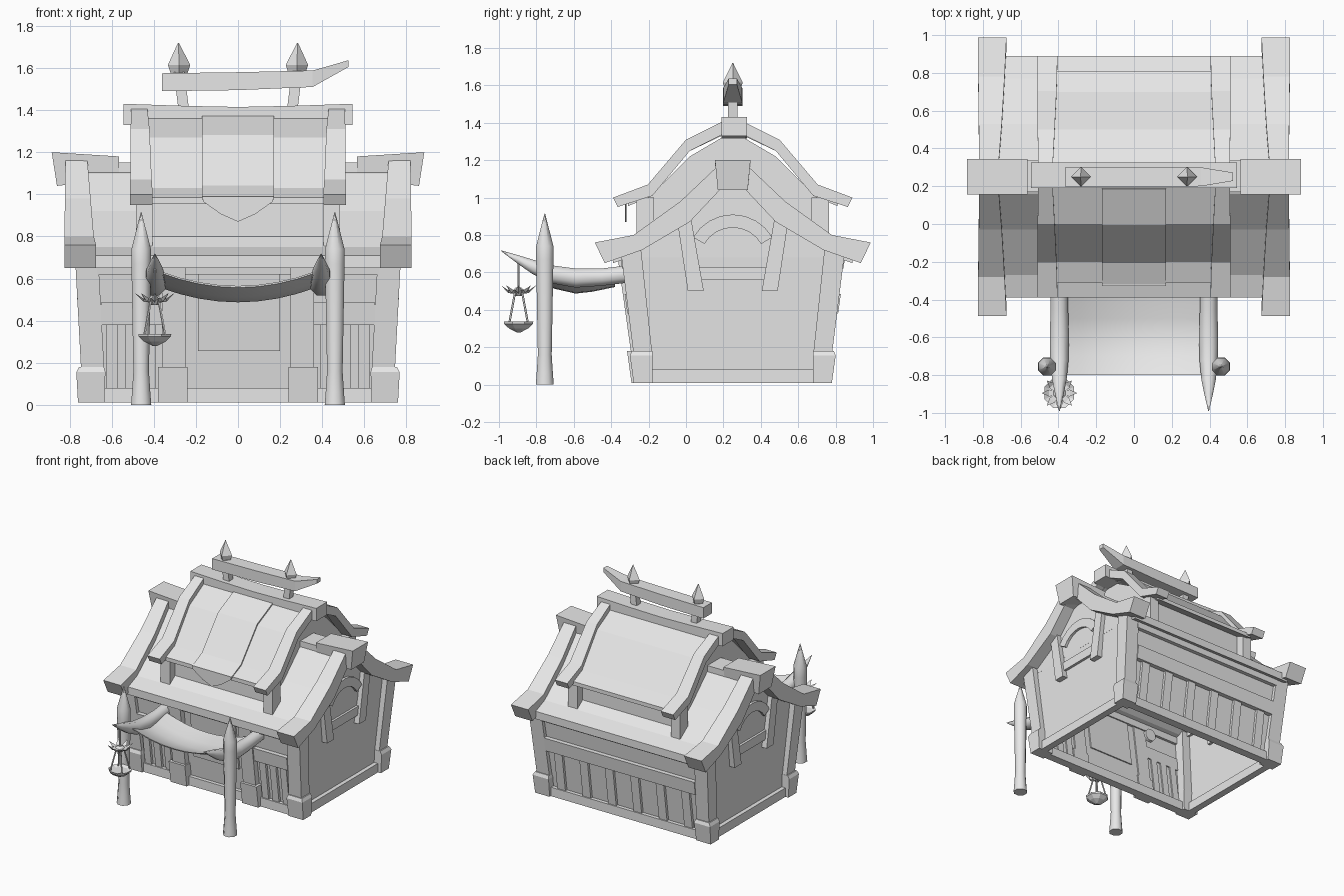
import bpy, bmesh, math
from mathutils import Vector

if "Cube" in bpy.data.objects:
    bpy.data.objects.remove(bpy.data.objects["Cube"])

MID = 0.25  # y of the ridge
grey = bpy.data.materials.new("plain grey")
grey.use_nodes = True
grey.diffuse_color = (0.8, 0.8, 0.8, 1)
grey.node_tree.nodes["Principled BSDF"].inputs["Base Color"].default_value = (0.8, 0.8, 0.8, 1)


def loft(name, rings, caps=True, smooth=False):
    """Skin a row of equal rings of points."""
    bm = bmesh.new()
    rows = [[bm.verts.new(p) for p in ring] for ring in rings]
    n = len(rows[0])
    for a, b in zip(rows, rows[1:]):
        for i in range(n):
            bm.faces.new((a[i], a[(i + 1) % n], b[(i + 1) % n], b[i]))
    if caps:
        bm.faces.new(rows[0])
        bm.faces.new(rows[-1])
    bmesh.ops.recalc_face_normals(bm, faces=bm.faces)
    me = bpy.data.meshes.new(name)
    bm.to_mesh(me)
    bm.free()
    me.materials.append(grey)
    ob = bpy.data.objects.new(name, me)
    bpy.context.collection.objects.link(ob)
    if smooth:
        bpy.ops.object.select_all(action='DESELECT')
        ob.select_set(True)
        bpy.context.view_layer.objects.active = ob
        bpy.ops.object.shade_smooth_by_angle(angle=math.radians(50))
    return ob


def mirrored(name, rings, mx=True, my=True, **kw):
    """Repeat a loft across the centre in x and across the ridge in y."""
    for sx, xn in ((1, "left"), (-1, "right")) if mx else ((1, ""),):
        for sy, yn in ((1, "front"), (-1, "back")) if my else ((1, ""),):
            flip = [[(sx * p[0], MID + sy * (p[1] - MID), p[2]) for p in r] for r in rings]
            loft("_".join(w for w in (name, xn, yn) if w), flip, **kw)


def rect(x0, x1, y0, y1, z):
    return [(x0, y0, z), (x1, y0, z), (x1, y1, z), (x0, y1, z)]


def box(x0, x1, y0, y1, z0, z1):
    return [rect(x0, x1, y0, y1, z0), rect(x0, x1, y0, y1, z1)]


def band(top, bottom, inner, outer):
    """Sloping slab: top and bottom (y, z) paths, x limits per station."""
    return [[(i, *t), (o, *t), (o, *b), (i, *b)] for t, b, i, o in zip(top, bottom, inner, outer)]


def circle(c, r, n, axis="z"):
    pts = []
    for k in range(n):
        u, v = (r * f(math.tau * (k + 0.5) / n) for f in (math.cos, math.sin))
        pts.append((c[0] + u, c[1] + v, c[2]) if axis == "z" else (c[0] + u, c[1], c[2] + v))
    return pts


def gable(name, half, x):
    """Thin end wall from half an outline of (y, z) points."""
    full = half + [(2 * MID - y, z) for y, z in reversed(half)]
    mirrored(name, [[(w, y, z) for y, z in full] for w in (x - 0.02, x)], my=False)


def wall_y(z):
    return -0.225 - 0.14 * z


def wall_strip(name, x0, x1, z0, z1, depth, **kw):
    """Board lying on the leaning front wall."""
    mirrored(name, [rect(x0, x1, wall_y(z) - depth, wall_y(z) + 0.01, z) for z in (z0, z1)], **kw)


# Walls, open underneath
loft("walls", [rect(-x, x, wall_y(z), 2 * MID - wall_y(z), z)
               for x, z in ((0.70, 0.01), (0.73, 0.69))], caps=False)
gable("gable_wall", [(wall_y(0.68), 0.68), (-0.25, 0.72), (0.0, 0.88), (0.17, 1.06)], 0.73)

# Corner posts, base blocks and sills
mirrored("corner_post", [rect(0.635, 0.745, -0.28, -0.18, 0.16), rect(0.665, 0.775, -0.35, -0.24, 0.72)])
mirrored("corner_base", [rect(0.635, 0.76, -0.28, -0.18, 0.01), rect(0.63, 0.768, -0.3, -0.18, 0.155),
                         rect(0.637, 0.755, -0.29, -0.18, 0.18)])
mirrored("long_sill", box(-0.64, 0.64, -0.265, -0.2, 0.01, 0.08), mx=False)
mirrored("side_sill", box(0.68, 0.735, -0.2, 0.7, 0.01, 0.08), my=False)

# Front wall: door, door posts, rails and slats
wall_strip("door", -0.19, 0.2, 0.255, 0.64, 0.015, mx=False, my=False)
wall_strip("door_post", 0.25, 0.36, 0.15, 0.68, 0.045, my=False)
wall_strip("door_base", 0.24, 0.38, 0.01, 0.18, 0.065, my=False)
wall_strip("front_rail", 0.36, 0.65, 0.38, 0.485, 0.035, my=False)
for x in (0.39, 0.48, 0.57):
    wall_strip("front_slat", x, x + 0.055, 0.07, 0.39, 0.02, my=False)
mirrored("eave_beam", [rect(-0.67, 0.67, wall_y(z) - 0.03, wall_y(z) + 0.02, z) for z in (0.62, 0.70)], mx=False)

# Back wall: rail and slats
def at_back(name, x0, x1, z0, z1, depth):
    loft(name, [rect(x0, x1, 2 * MID - wall_y(z) - 0.01, 2 * MID - wall_y(z) + depth, z) for z in (z0, z1)])


at_back("back_rail", -0.65, 0.65, 0.38, 0.485, 0.035)
for k in range(6):
    x = -0.55 + 0.22 * k
    at_back("back_slat", x - 0.035, x + 0.035, 0.07, 0.39, 0.02)

# Gable trim: leaning boards, arch and bar
mirrored("gable_board", [[(x, y, z) for x, y in ((0.7, a), (0.765, a), (0.765, b), (0.7, b))]
                         for a, b, z in ((0.01, 0.095, 0.5), (-0.055, 0.02, 0.93))])
arch = []
for k in range(9):
    t = math.radians(30 + 15 * k)
    c, s = math.cos(t), math.sin(t)
    arch.append([(x, MID + r * c, 0.665 + r * s) for x, r in ((0.71, 0.175), (0.75, 0.175), (0.75, 0.245), (0.71, 0.245))])
mirrored("gable_arch", arch, my=False)
mirrored("gable_bar", box(0.71, 0.745, 0.07, 0.43, 0.56, 0.63), my=False)

# Lower roof
low_top = [(-0.39, 0.71), (-0.27, 0.75), (-0.03, 0.92), (0.16, 1.1), (MID, 1.14)]
mirrored("lower_roof", band(low_top, [(y, z - 0.06) for y, z in low_top], [-0.73] * 5, [0.73] * 5), mx=False)
mirrored("lower_barge", band(
    [(-0.488, 0.76), (-0.28, 0.80), (-0.03, 0.98), (0.16, 1.16), (MID, 1.175)],
    [(-0.434, 0.65), (-0.235, 0.72), (0.02, 0.87), (0.18, 1.04), (MID, 1.06)],
    [0.675, 0.685, 0.70, 0.715, 0.715], [0.825, 0.825, 0.822, 0.82, 0.82]))
mirrored("lower_ridge_end", [
    [(x, y, z) for y, z in ((0.155, t), (0.345, t), (0.33, b), (0.17, b))] if x < 0.6 else
    [(x, 0.155, t), (x, 0.345, t), (x - 0.025, 0.33, b), (x - 0.025, 0.17, b)]
    for x, t, b in ((0.565, 1.18, 1.075), (0.885, 1.2, 1.04))], my=False)
mirrored("lower_ridge", box(0.4, 0.58, 0.17, 0.335, 1.07, 1.15), my=False)

# Dormer walls and posts
mirrored("dormer_wall", box(-0.42, 0.42, -0.2, -0.18, 0.76, 1.01), mx=False)
gable("dormer_gable", [(-0.2, 0.78), (-0.2, 1.0), (0.02, 1.22), (0.19, 1.32)], 0.42)
mirrored("dormer_post", box(0.405, 0.485, -0.265, -0.17, 0.74, 1.0))

# Upper roof
up_top = [(-0.31, 0.985), (-0.2, 1.03), (0.0, 1.27), (0.19, 1.36), (MID, 1.38)]
mirrored("upper_roof", band(up_top, [(y, z - 0.03) for y, z in up_top], [-0.44] * 5, [0.44] * 5), mx=False)
mirrored("upper_barge", band(
    [(-0.39, 1.0), (-0.204, 1.07), (0.0, 1.31), (0.19, 1.405), (MID, 1.41)],
    [(-0.365, 0.95), (-0.18, 1.01), (0.02, 1.25), (0.19, 1.335), (MID, 1.34)],
    [0.405, 0.41, 0.42, 0.43, 0.43], [0.512, 0.512, 0.51, 0.508, 0.508]))
loft("upper_ridge", [[(x, y, z) for y, z in ((0.19, t), (0.325, t), (0.325, t - 0.1), (0.19, t - 0.1))]
                     for x, t in ((-0.545, 1.43), (-0.25, 1.42), (0, 1.415), (0.25, 1.42), (0.545, 1.43))])

# Cloth banner over the front slope
over = [(-0.325, 0.985)] + [(y - 0.006, z + 0.012) for y, z in up_top[1:4]]
loft("banner", band(over, [(y + 0.005, z - 0.01) for y, z in over], [-0.17] * 4, [0.17] * 4))
tip = [(-0.17, 0.99), (-0.165, 0.965), (-0.08, 0.905), (0, 0.87), (0.08, 0.905), (0.165, 0.965), (0.17, 0.99)]
loft("banner_tip", [[(x, y, z) for x, z in tip] for y in (-0.327, -0.319)])

# Ridge pole on two spear-headed stakes
def square(x, z, r):
    return [(x - r, MID, z), (x, MID - r, z), (x + r, MID, z), (x, MID + r, z)]


mirrored("stake", [rect(x - 0.025, x + 0.025, 0.225, 0.275, z) for x, z in ((0.255, 1.38), (0.28, 1.58))], my=False)
mirrored("spear_head", [square(x, z, r) for x, z, r in
                        ((0.28, 1.56, 0.035), (0.28, 1.615, 0.053), (0.283, 1.72, 0.002))], my=False)
loft("ridge_pole", [[(x, MID - w, t), (x, MID + w, t), (x, MID + w, b), (x, MID - w, b)] for x, t, b, w in
                    ((-0.362, 1.575, 1.49, 0.053), (0, 1.58, 1.495, 0.053),
                     (0.355, 1.588, 1.51, 0.05), (0.525, 1.637, 1.605, 0.022))])

# Porch posts
mirrored("porch_post", [circle((0.46, -0.755, z), r, 8) for z, r in
                        ((0, 0.052), (0.06, 0.047), (0.16, 0.04), (0.67, 0.05), (0.74, 0.05), (0.915, 0.002))],
         my=False, smooth=True)

# Tusk beams
tusk = ((-0.28, 0.595, 0.05), (-0.45, 0.575, 0.05), (-0.59, 0.57, 0.055), (-0.72, 0.59, 0.052),
        (-0.82, 0.63, 0.042), (-0.9, 0.67, 0.025), (-0.99, 0.717, 0.002))
mirrored("tusk_beam", [circle((0.395, y, z), r, 8, "y") for y, z, r in tusk], my=False, smooth=True)

# Sagging awning cloth slung between the tusks
rows = []
for y, z in ((-0.38, 0.6), (-0.5, 0.575), (-0.59, 0.565), (-0.7, 0.59), (-0.8, 0.635)):
    xs = [-0.37 + 0.0925 * k for k in range(9)]
    line = [(x, y, z - 0.07 * (1 - (x / 0.37) ** 2)) for x in xs]
    rows.append(line + [(x, y, zz - 0.008) for x, y, zz in reversed(line)])
loft("awning", rows, smooth=True)

# Hanging lantern
LX, LY = -0.395, -0.895
loft("lantern_cord", [circle((LX, LY, z), 0.006, 6) for z in (0.5, 0.66)])
loft("lantern_hub", [circle((LX, LY, z), r, 8) for z, r in ((0.475, 0.02), (0.5, 0.04), (0.52, 0.015))])
for k in range(8):
    d = Vector((math.cos(math.tau * k / 8), math.sin(math.tau * k / 8), 0))
    s = Vector((-d.y, d.x, 0))
    o = Vector((LX, LY, 0))
    loft("lantern_petal", [[o + d * r - s * w + Vector((0, 0, z)), o + d * r + s * w + Vector((0, 0, z)),
                            o + d * r + Vector((0, 0, z - h))]
                           for r, w, z, h in ((0.015, 0.012, 0.505, 0.02), (0.055, 0.018, 0.505, 0.015),
                                              (0.092, 0.001, 0.53, 0.001))])
for k in range(4):
    a = math.tau * (k + 0.5) / 4
    loft("lantern_rod", [circle((LX + r * math.cos(a), LY + r * math.sin(a), z), 0.006, 5)
                         for r, z in ((0.07, 0.33), (0.025, 0.5))])
loft("lantern_bowl", [circle((LX, LY, z), r, 8) for z, r in
                      ((0.28, 0.012), (0.3, 0.055), (0.325, 0.083), (0.337, 0.085), (0.325, 0.06))])
